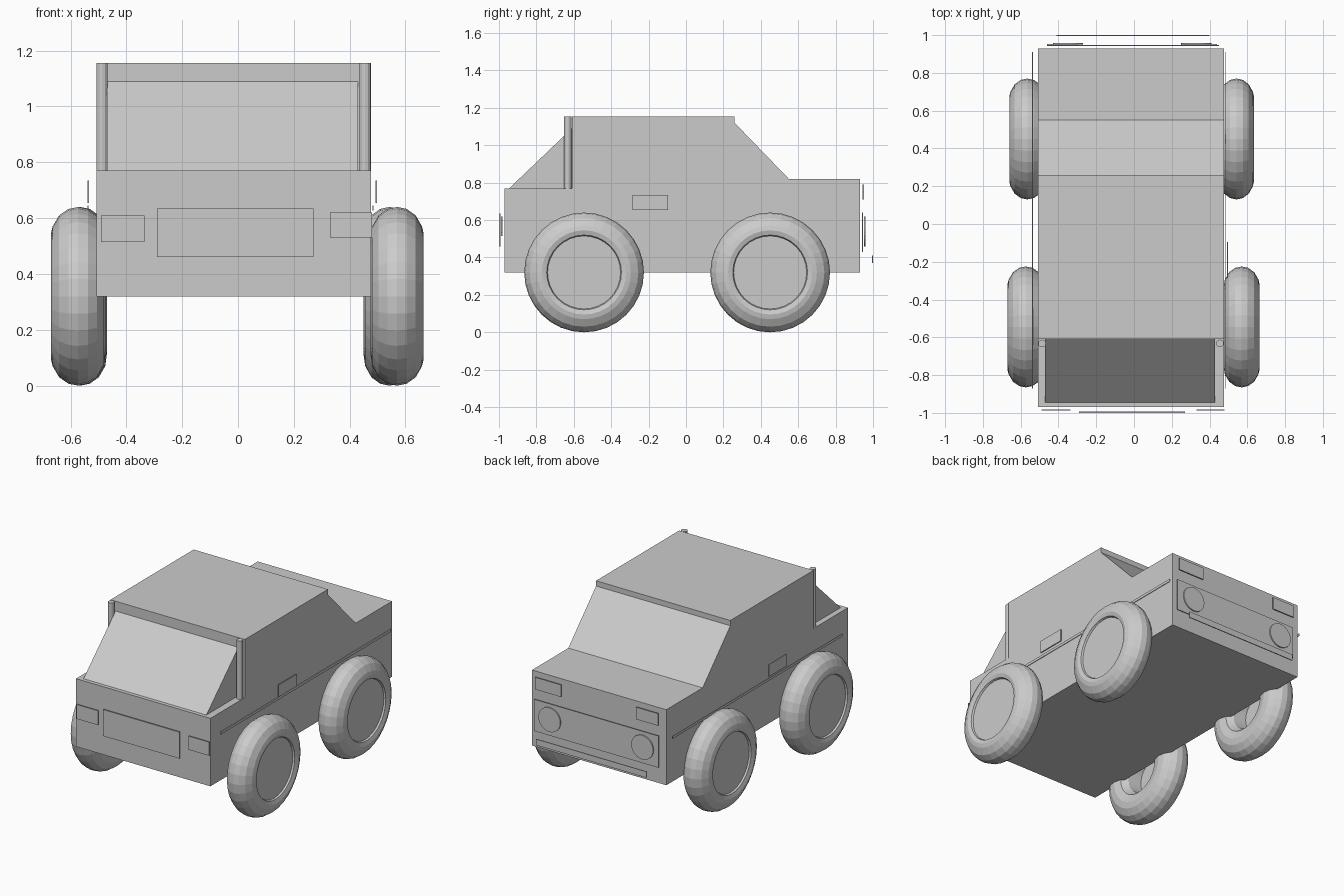
import bpy, bmesh, math
from mathutils import Matrix

if "Cube" in bpy.data.objects:
    bpy.data.objects.remove(bpy.data.objects["Cube"])

grey = bpy.data.materials.new("light grey")
grey.diffuse_color = (0.6, 0.6, 0.6, 1)
grey.use_nodes = True
grey.node_tree.nodes["Principled BSDF"].inputs["Base Color"].default_value = grey.diffuse_color


def finish(name, bm):
    bmesh.ops.recalc_face_normals(bm, faces=bm.faces)
    me = bpy.data.meshes.new(name)
    bm.to_mesh(me)
    bm.free()
    me.materials.append(grey)
    ob = bpy.data.objects.new(name, me)
    bpy.context.collection.objects.link(ob)
    return ob


def box(name, x0, x1, y0, y1, z0, z1):
    bm = bmesh.new()
    bmesh.ops.create_cube(bm, size=1)
    for v in bm.verts:
        v.co.x = x0 if v.co.x < 0 else x1
        v.co.y = y0 if v.co.y < 0 else y1
        v.co.z = z0 if v.co.z < 0 else z1
    return finish(name, bm)


def extrude_side(name, profile, x0, x1):
    """Side profile of (y, z) points extruded across the width."""
    bm = bmesh.new()
    face = bm.faces.new([bm.verts.new((x0, y, z)) for y, z in profile])
    out = bmesh.ops.extrude_face_region(bm, geom=[face])
    moved = [g for g in out["geom"] if isinstance(g, bmesh.types.BMVert)]
    bmesh.ops.translate(bm, verts=moved, vec=(x1 - x0, 0, 0))
    return finish(name, bm)


def cylinder(name, radius, depth, loc, rot=Matrix.Identity(4), segments=12):
    bm = bmesh.new()
    bmesh.ops.create_cone(bm, cap_ends=True, segments=segments, radius1=radius,
                          radius2=radius, depth=depth,
                          matrix=Matrix.Translation(loc) @ rot)
    return finish(name, bm)


def wheel(name, x_in, x_out, y):
    """Tyre with shallow outer hub and open inner side, spun about x."""
    # (fraction across the width, radius)
    profile = [(.90, 0), (.90, .195), (.96, .20), (1, .225), (.97, .25), (.85, .29),
               (.68, .313), (.5, .32), (.32, .313), (.15, .29), (.03, .25), (0, .21),
               (.06, .16), (.25, .13), (.7, .12), (.7, 0)]
    bm = bmesh.new()
    vs = [bm.verts.new((x_in + f * (x_out - x_in), y, .32 + r)) for f, r in profile]
    edges = [bm.edges.new(p) for p in zip(vs, vs[1:])]
    bmesh.ops.spin(bm, geom=vs + edges, cent=(0, y, .32), axis=(1, 0, 0),
                   angle=math.tau, steps=32, use_merge=False)
    bmesh.ops.remove_doubles(bm, verts=bm.verts, dist=.0005)
    return finish(name, bm)


L, R = -.507, .477

# Lower body, cab with sloped screen, and hood in one outline
extrude_side("body", [(-.97, .32), (.93, .32), (.93, .82), (.55, .82), (.26, 1.12),
                      (.26, 1.155), (-.61, 1.155), (-.61, .77), (-.97, .77)], L, R)
# Sloped panel against the cab
extrude_side("sloped_panel", [(-.945, .77), (-.61, .77), (-.61, 1.09)], -.47, .43)
# Corner posts
for side, x in (("left", -.487), ("right", .455)):
    cylinder("post_" + side, .02, .385, (x, -.632, .9625))

# Wheels
wheel("wheel_front_left", -.475, -.67, -.545)
wheel("wheel_front_right", .475, .665, -.545)
wheel("wheel_back_left", -.47, -.66, .45)
wheel("wheel_back_right", .45, .635, .45)

# Plates floating off the -y end
box("end_panel", -.29, .27, -1.0, -.992, .46, .635)
box("lamp_plate_left", -.49, -.335, -.988, -.981, .515, .61)
box("lamp_plate_right", .33, .48, -.988, -.981, .53, .62)

# Grille, lamps and bumper on the +y end
box("grille", -.46, .45, .942, .947, .43, .64)
for side, x in (("left", -.35), ("right", .33)):
    cylinder("headlamp_" + side, .08, .008, (x, .955, .54),
             Matrix.Rotation(math.pi / 2, 4, 'X'), 24)
    box("corner_lamp_" + side, x - .08 - .03 * (x < 0), x + .08 + .03 * (x > 0) - .03 * (x < 0),
        .945, .952, .71, .79)
box("bumper", -.41, .40, .994, 1.0, .37, .41)

# Door handles and side trim strips
for side, x, s in (("left", -.537, -1), ("right", .495, 1)):
    box("door_handle_" + side, x - .003, x + .003, -.285, -.095, .655, .735)
    t = x + (.0 if s < 0 else -.012)
    box("trim_" + side, t - .002, t + .002, -.87, .91, .628, .645)
